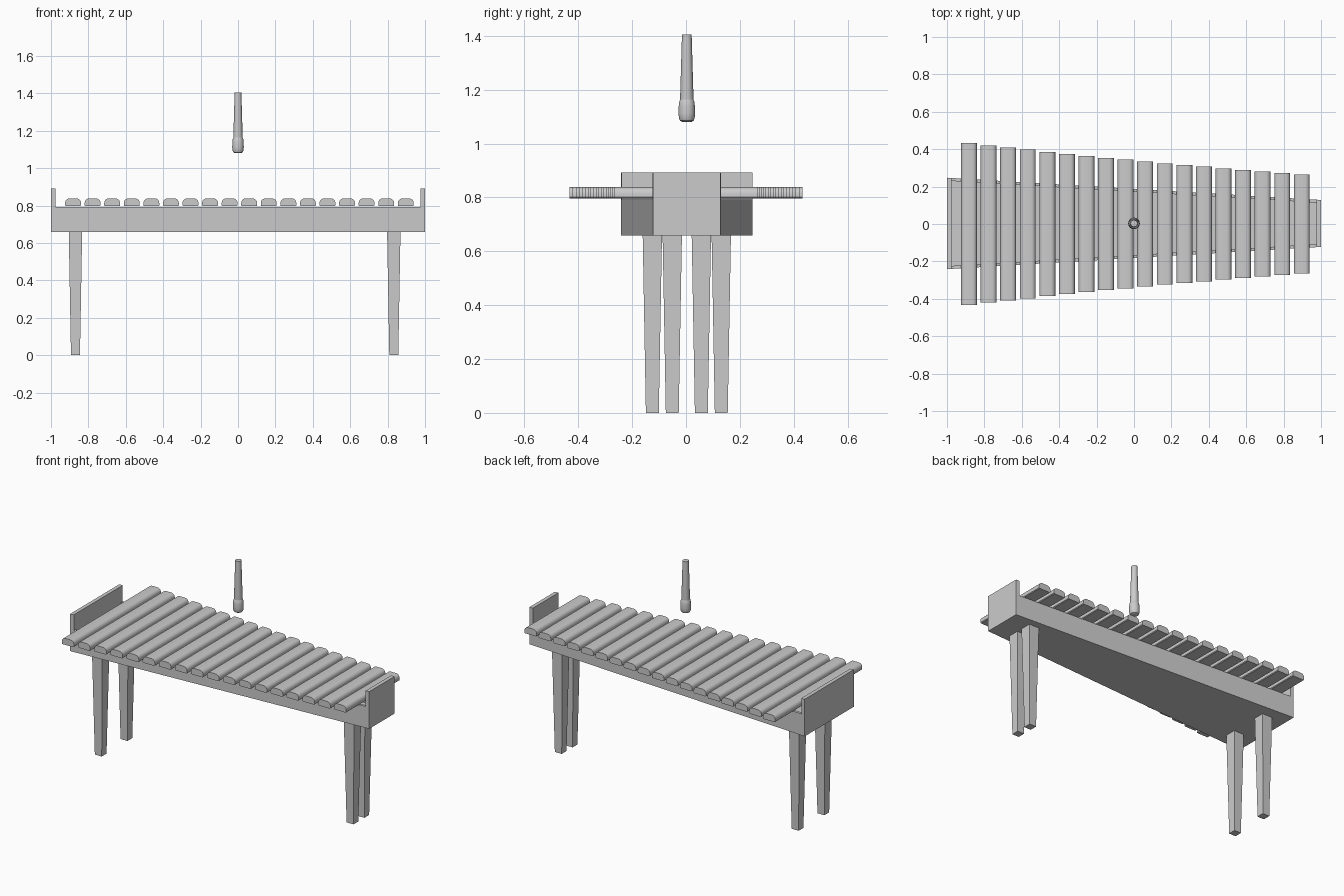
import bpy, bmesh, math

if "Cube" in bpy.data.objects:
    bpy.data.objects.remove(bpy.data.objects["Cube"])

CY = 0.003                      # centre line of the frame
Z0, ZT, ZB = 0.658, 0.793, 0.892  # box bottom, box rim, end board top


def finish(name, bm, smooth=False):
    bmesh.ops.recalc_face_normals(bm, faces=bm.faces)
    me = bpy.data.meshes.new(name)
    bm.to_mesh(me)
    bm.free()
    ob = bpy.data.objects.new(name, me)
    bpy.context.collection.objects.link(ob)
    if smooth:
        bpy.ops.object.select_all(action='DESELECT')
        bpy.context.view_layer.objects.active = ob
        ob.select_set(True)
        bpy.ops.object.shade_smooth_by_angle(angle=math.radians(35))
    return ob


def loft(name, rings, smooth=False):
    """Bridge rings of equal point count and cap both ends."""
    bm = bmesh.new()
    vs = [[bm.verts.new(p) for p in r] for r in rings]
    n = len(rings[0])
    for a, b in zip(vs, vs[1:]):
        for i in range(n):
            j = (i + 1) % n
            bm.faces.new((a[i], a[j], b[j], b[i]))
    bm.faces.new(vs[0])
    bm.faces.new(vs[-1])
    return finish(name, bm, smooth)


def prism(name, outline, z0, z1):
    return loft(name, [[(x, CY + y, z) for x, y in outline] for z in (z0, z1)])


def half(x):
    """Half width of the tapering box at x."""
    return 0.185 - 0.0595 * x


# resonator box: floor, side walls, end boards
T, E = 0.016, 0.976
prism("box_floor", [(-E, -half(-E)), (E, -half(E)), (E, half(E)), (-E, half(-E))], Z0, Z0 + T)
for s, side in ((-1, "front"), (1, "back")):
    prism(side + "_wall", [(-E, s * half(-E)), (E, s * half(E)),
                           (E, s * (half(E) - T)), (-E, s * (half(-E) - T))], Z0 + T, ZT)
for s, side in ((-1, "left"), (1, "right")):
    a, b = s * E, s
    prism(side + "_end_board", [(a, -half(a)), (b, -half(b)), (b, half(b)), (a, half(a))], Z0, ZB)

# tapered square legs
for lx, ly, side in ((-0.869, 0.128, "left"), (0.833, 0.054, "right")):
    for s, fb in ((-1, "front"), (1, "back")):
        rings = []
        for z, h in ((0, 0.024), (Z0 + 0.01, 0.036)):
            rings.append([(lx + i * h, CY + s * ly + j * h, z)
                          for i, j in ((-1, -1), (1, -1), (1, 1), (-1, 1))])
        loft(f"{fb}_{side}_leg", rings)

# tone bars, shorter toward the right, with rounded upper edges
N = 18
R, W, B0, B1 = 0.024, 0.0425, 0.797, 0.838
profile = [(-W, B0 + 0.004), (-W + 0.004, B0), (W - 0.004, B0), (W, B0 + 0.004)]
arc = [(W - R + R * math.cos(t), B1 - R + R * math.sin(t))
       for t in (k * math.pi / 10 for k in range(6))]
profile += arc + [(-x, z) for x, z in reversed(arc)]
for i in range(N):
    cx = -0.882 + 1.779 * i / (N - 1)
    L = 0.433 * 0.9716 ** i
    loft(f"tone_bar_{i + 1}", [[(cx + x, y, z) for x, z in profile] for y in (-L, L)], True)

# mallet hanging above the bars
mallet = {
    "mallet_head": [(0.018, 1.081), (0.025, 1.085), (0.029, 1.094), (0.031, 1.112),
                    (0.030, 1.140), (0.028, 1.156), (0.024, 1.165)],
    "mallet_handle": [(0.024, 1.150), (0.025, 1.166), (0.018, 1.405)],
}
for name, prof in mallet.items():
    loft(name, [[(r * math.cos(a), CY + r * math.sin(a), z)
                 for a in (k * math.tau / 24 for k in range(24))] for r, z in prof], True)
